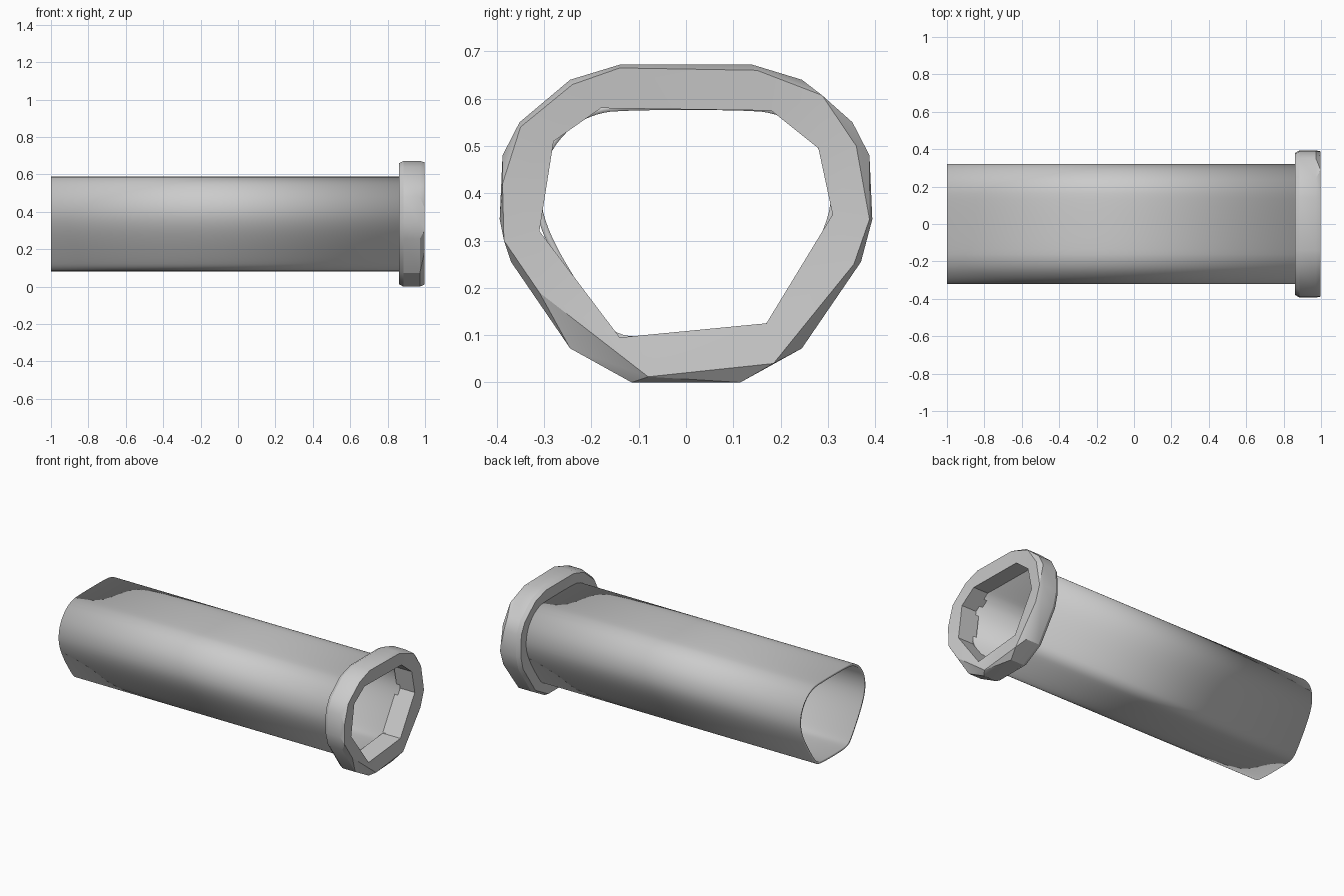
import bpy
import bmesh
from mathutils import Vector

cube = bpy.data.objects.get("Cube")
if cube:
    bpy.data.objects.remove(cube, do_unlink=True)

grey = bpy.data.materials.new("plain grey")
grey.use_nodes = True
colour = (0.6, 0.6, 0.6, 1)
grey.diffuse_color = colour
grey.node_tree.nodes["Principled BSDF"].inputs["Base Color"].default_value = colour


def mirrored(half):
    """Close a right-hand half profile with its mirror image."""
    return half + [(-y, z) for y, z in reversed(half)]


def rounded(points, rounds):
    """Round a closed profile by repeated corner cutting."""
    points = [Vector(p) for p in points]
    for _ in range(rounds):
        following = points[1:] + points[:1]
        points = [a.lerp(b, t) for a, b in zip(points, following) for t in (0.25, 0.75)]
    return points


def scaled(points, factor, centre=0.34):
    return [(y * factor, centre + (z - centre) * factor) for y, z in points]


def loft(name, sections, closed=False):
    """Bridge a row of (x, profile) sections, optionally back to the first."""
    bm = bmesh.new()
    loops = []
    for x, profile in sections:
        verts = [bm.verts.new((x, y, z)) for y, z in profile]
        loops.append([bm.edges.new((a, b)) for a, b in zip(verts, verts[1:] + verts[:1])])
    pairs = list(zip(loops, loops[1:]))
    if closed:
        pairs.append((loops[-1], loops[0]))
    for first, second in pairs:
        bmesh.ops.bridge_loops(bm, edges=first + second)
    bmesh.ops.recalc_face_normals(bm, faces=bm.faces)
    mesh = bpy.data.meshes.new(name)
    bm.to_mesh(mesh)
    bm.free()
    mesh.materials.append(grey)
    obj = bpy.data.objects.new(name, mesh)
    bpy.context.collection.objects.link(obj)
    return obj


# Long thin-walled sleeve with a rounded, tapering section
sleeve_profile = rounded(mirrored([
    (0.10, 0.08), (0.16, 0.092), (0.20, 0.14), (0.28, 0.265), (0.317, 0.35),
    (0.323, 0.42), (0.303, 0.49), (0.255, 0.55), (0.20, 0.58), (0.14, 0.59)]), 2)
sleeve = loft("sleeve", [(-1, sleeve_profile), (0.89, sleeve_profile)])
wall = sleeve.modifiers.new("wall", "SOLIDIFY")
wall.thickness = 0.014
wall.offset = -1

# Chunky faceted collar around the front end
rim = mirrored([
    (0.115, 0), (0.245, 0.072), (0.37, 0.255), (0.394, 0.345),
    (0.388, 0.48), (0.352, 0.55), (0.245, 0.64), (0.14, 0.672)])
front_rim = [
    (-0.08, 0.012), (0.185, 0.04), (0.355, 0.25), (0.388, 0.345), (0.36, 0.50),
    (0.288, 0.607), (0.15, 0.66), (-0.14, 0.665), (-0.24, 0.63), (-0.35, 0.54),
    (-0.388, 0.42), (-0.385, 0.30), (-0.31, 0.19)]
opening = [
    (-0.14, 0.095), (0.17, 0.125), (0.31, 0.355), (0.28, 0.495),
    (0.18, 0.575), (-0.18, 0.58), (-0.28, 0.51), (-0.31, 0.32)]
collar = loft("collar", [
    (0.862, scaled(rim, 0.965)), (0.885, rim), (0.972, rim),
    (0.998, front_rim), (0.99, opening), (0.868, opening)], closed=True)

# Smooth shading with sharp edges kept
bpy.ops.object.select_all(action="DESELECT")
for obj, angle in ((sleeve, 0.6), (collar, 0.45)):
    obj.select_set(True)
    bpy.context.view_layer.objects.active = obj
    bpy.ops.object.shade_smooth_by_angle(angle=angle)
    obj.select_set(False)
